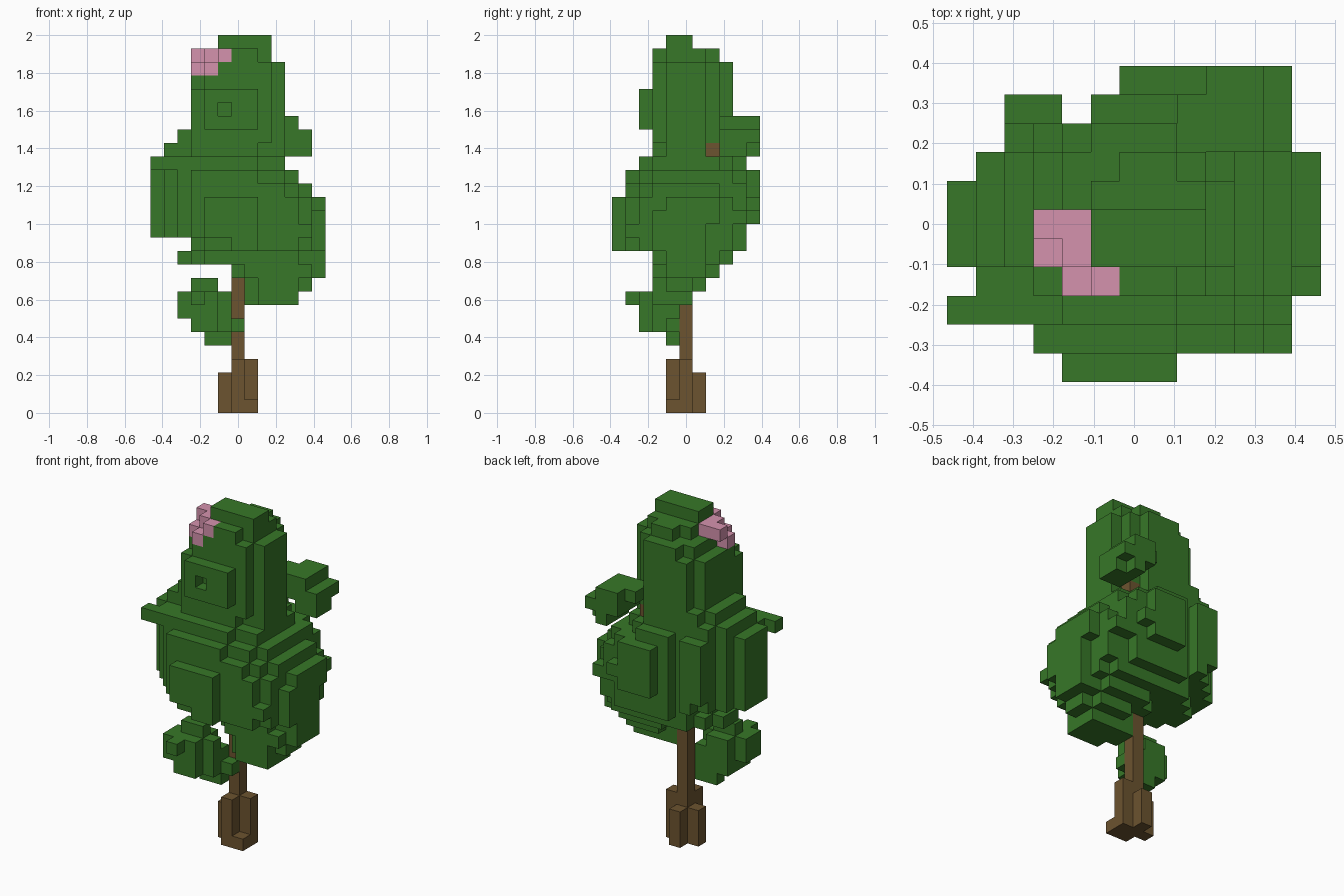
import bpy
import bmesh
import random
from mathutils import Vector

random.seed(4)
CUBE = 2 / 28  # edge length of one block

if "Cube" in bpy.data.objects:
    bpy.data.objects.remove(bpy.data.objects["Cube"], do_unlink=True)


def make_material(name, red, green, blue):
    mat = bpy.data.materials.new(name)
    mat.use_nodes = True
    colour = (red, green, blue, 1)
    mat.diffuse_color = colour
    mat.node_tree.nodes["Principled BSDF"].inputs["Base Color"].default_value = colour
    return mat


def box(xs, ys, zs):
    """All grid cells in an inclusive block of x, y and z ranges."""
    return {(x, y, z)
            for x in range(xs[0], xs[1] + 1)
            for y in range(ys[0], ys[1] + 1)
            for z in range(zs[0], zs[1] + 1)}


def layer(xs, ys, z, power, rough=0.14):
    """One rounded, ragged slice of foliage filling the given ranges."""
    centre_x, centre_y = sum(xs) / 2, sum(ys) / 2
    half_x, half_y = (xs[1] - xs[0] + 1) / 2, (ys[1] - ys[0] + 1) / 2
    return {(x, y, k) for x, y, k in sorted(box(xs, ys, (z, z)))
            if (abs(x - centre_x) / half_x) ** power
            + (abs(y - centre_y) / half_y) ** power
            <= 1 + rough * (column_noise[x, y] + random.random())}


def build(name, cells, material):
    """Turn grid cells into a mesh made of their outer faces only."""
    bm = bmesh.new()
    verts = {}

    def corner(point):
        key = tuple(round(c * 2) for c in point)
        if key not in verts:
            verts[key] = bm.verts.new(point * CUBE)
        return verts[key]

    for cell in sorted(cells):
        middle = Vector(cell) + Vector((0, 0, 0.5))
        for axis in range(3):
            for sign in (-1, 1):
                step = [0, 0, 0]
                step[axis] = sign
                if tuple(c + s for c, s in zip(cell, step)) in cells:
                    continue
                out = Vector(step) / 2
                u, w = Vector(), Vector()
                u[(axis + 1) % 3] = 0.5
                w[(axis + 2) % 3] = 0.5 * sign
                loop = [-u - w, u - w, u + w, w - u]
                bm.faces.new([corner(middle + out + p) for p in loop])
    mesh = bpy.data.meshes.new(name)
    bm.to_mesh(mesh)
    bm.free()
    mesh.materials.append(material)
    obj = bpy.data.objects.new(name, mesh)
    bpy.context.collection.objects.link(obj)


leaf_green = make_material("leaf green", 0.038, 0.185, 0.021)
bark_brown = make_material("bark brown", 0.15, 0.087, 0.029)
blossom_pink = make_material("blossom pink", 0.66, 0.29, 0.42)

column_noise = {(x, y): random.uniform(-1, 0.7)
                for x in range(-6, 7) for y in range(-5, 6)}

# Trunk with stepped roots, and the wood that carries the back limb
trunk = box((0, 0), (0, 0), (0, 12))
trunk |= box((0, 1), (0, 0), (0, 3)) | box((0, 0), (-1, 0), (0, 3))
trunk |= box((-1, 0), (0, 0), (0, 2)) | box((0, 0), (0, 1), (0, 2))
trunk |= box((1, 1), (-1, -1), (0, 0))
limb_wood = box((2, 2), (1, 2), (19, 19))
build("trunk", trunk, bark_brown)
build("limb_wood", limb_wood, bark_brown)

# Main crown: x range and y range of each slice, from the bottom up
crown_slices = [
    ((1, 4), (-2, 0)), ((1, 5), (-2, 1)), ((0, 6), (-2, 2)),
    ((-4, 6), (-2, 3)), ((-3, 6), (-5, 4)), ((-6, 6), (-5, 4)),
    ((-6, 6), (-5, 5)), ((-6, 6), (-5, 5)), ((-6, 5), (-4, 5)),
    ((-6, 4), (-4, 5)), ((-6, 3), (-3, 4)), ((-5, 3), (-2, 3)),
    ((-4, 3), (-2, 3)), ((-3, 3), (-3, 3)), ((-3, 3), (-3, 3)),
    ((-3, 3), (-3, 3)), ((-3, 3), (-2, 3)), ((-2, 3), (-2, 3)),
    ((-1, 2), (-2, 2)), ((-1, 2), (-1, 0)),
]
crown = set()
for index, (xs, ys) in enumerate(crown_slices):
    crown |= layer(xs, ys, index + 8, 2.1 if index < 5 else 2.5)

# Plan outline trims the crown; there is a notch at the back
row_limits = {-5: (-3, 1), -4: (-4, 5), 2: (-5, 6), 3: (-4, 5),
              4: (-4, 5), 5: (0, 5)}


def inside_outline(x, y, z):
    low, high = row_limits.get(y, (-6, 6))
    if not low <= x <= high or (x, y) == (-2, 4) or x + y < -7:
        return False
    # The upper crown has its corners cut off
    return z < 19 or (x + y <= 4 and x - y <= (4 if z < 24 else 5))


crown = {cell for cell in crown if inside_outline(*cell)}

# Tufts on the crown's shoulders and a small dent in its front
crown |= box((-6, -5), (-3, -3), (18, 18)) | box((-3, -3), (4, 4), (17, 18))
crown -= {(-1, -3, 22)}

# Blossom near the top
blossom = box((-3, -2), (0, 0), (26, 26)) | box((-2, -2), (-1, -1), (26, 26))
blossom |= box((-1, -1), (-2, -2), (26, 26))
blossom |= box((-3, -3), (-1, -1), (25, 25)) | box((-2, -2), (-2, -2), (25, 25))
build("blossom", blossom, blossom_pink)
crown -= blossom | limb_wood
build("crown", crown, leaf_green)

# Back limb reaching out of the crown
limb = box((4, 5), (3, 4), (19, 19)) | box((4, 4), (5, 5), (19, 19))
limb |= box((3, 5), (3, 5), (20, 20)) | box((2, 4), (3, 4), (21, 21))
limb |= box((3, 4), (5, 5), (21, 21))
build("back_limb", limb - crown, leaf_green)

# Low side branch, a narrow clump growing out along the diagonal
clump = box((-4, 0), (-3, -1), (6, 6)) | box((-4, -1), (-3, -1), (7, 7))
clump |= box((-4, -1), (-4, -1), (8, 8))
branch = {(x, y, z) for x, y, z in clump if -1 <= y - x <= 2 and x + y >= -7}
branch |= box((-2, -1), (-1, -1), (5, 5)) | box((-3, -2), (-2, -2), (9, 9))
branch -= {(-4, -2, 6), (-4, -3, 6), (-1, -1, 8)}
build("low_branch", branch, leaf_green)
